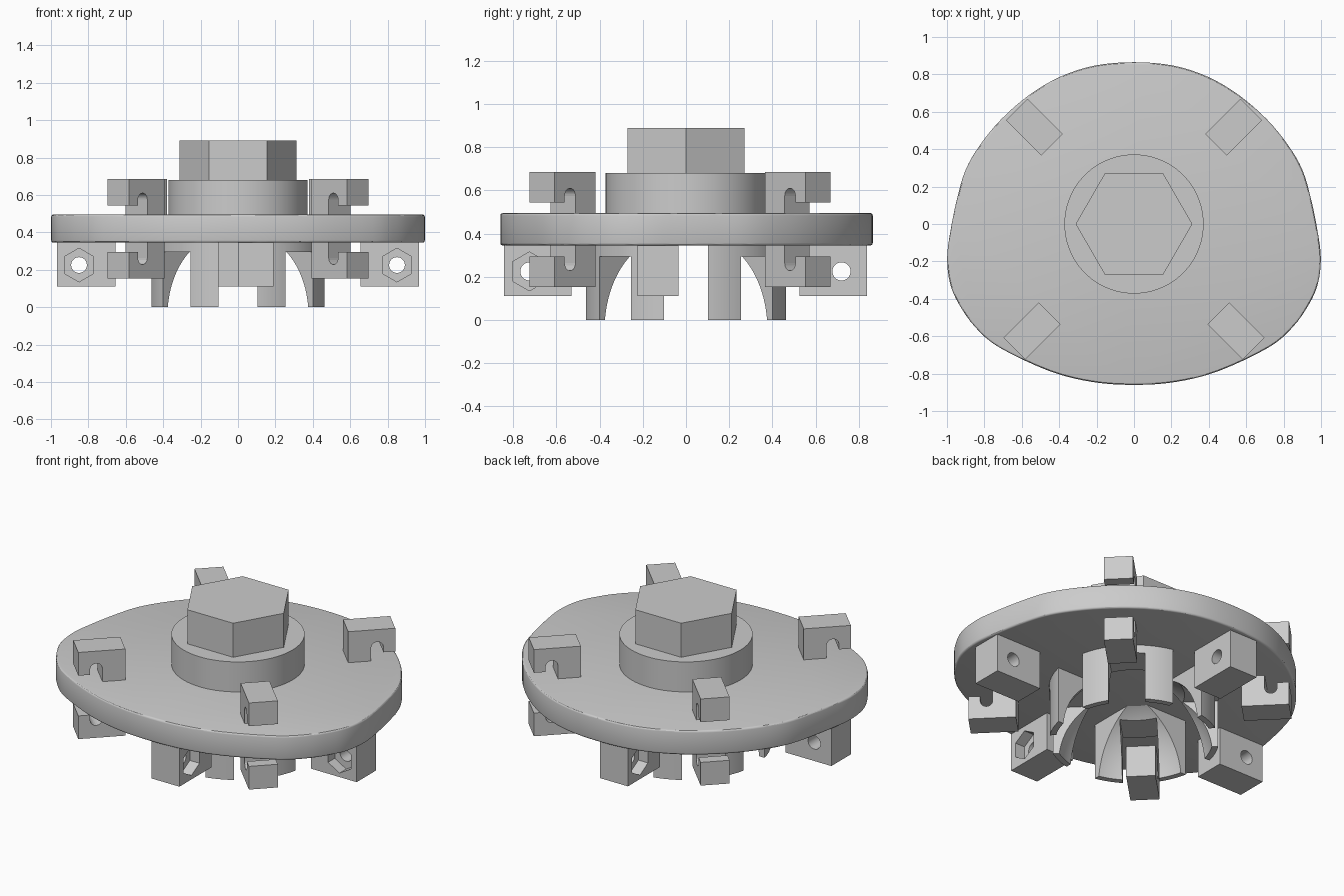
import bpy, bmesh, math
from mathutils import Matrix, Vector

if "Cube" in bpy.data.objects:
    bpy.data.objects.remove(bpy.data.objects["Cube"])


def prism(name, outline, h0, h1, matrix=Matrix()):
    """Extrude a 2D outline from h0 to h1 along local z, then transform."""
    bm = bmesh.new()
    lo = [bm.verts.new((x, y, h0)) for x, y in outline]
    hi = [bm.verts.new((x, y, h1)) for x, y in outline]
    n = len(outline)
    bm.faces.new(lo[::-1])
    bm.faces.new(hi)
    for i in range(n):
        j = (i + 1) % n
        bm.faces.new((lo[i], lo[j], hi[j], hi[i]))
    bm.transform(matrix)
    bmesh.ops.recalc_face_normals(bm, faces=bm.faces)
    me = bpy.data.meshes.new(name)
    bm.to_mesh(me)
    bm.free()
    ob = bpy.data.objects.new(name, me)
    bpy.context.collection.objects.link(ob)
    return ob


def ngon(r, n, start=0.0):
    return [(r * math.cos(start + 2 * math.pi * i / n),
             r * math.sin(start + 2 * math.pi * i / n)) for i in range(n)]


def activate(ob):
    bpy.ops.object.select_all(action='DESELECT')
    ob.select_set(True)
    bpy.context.view_layer.objects.active = ob


def cut(ob, cutter):
    mod = ob.modifiers.new("cut", 'BOOLEAN')
    mod.operation = 'DIFFERENCE'
    mod.solver = 'EXACT'
    mod.object = cutter
    activate(ob)
    bpy.ops.object.modifier_apply(modifier=mod.name)
    bpy.data.objects.remove(cutter, do_unlink=True)


def smooth(ob):
    activate(ob)
    bpy.ops.object.shade_smooth_by_angle(angle=math.radians(30))


# Egg-shaped plate: half outline mirrored, smoothed with a Catmull-Rom curve
half = [(0.21, 0.847), (0.395, 0.787), (0.56, 0.69), (0.71, 0.56), (0.825, 0.42),
        (0.90, 0.29), (0.945, 0.14), (0.98, -0.03), (0.999, -0.18), (0.983, -0.32),
        (0.935, -0.43), (0.85, -0.55), (0.72, -0.66), (0.45, -0.787), (0.22, -0.845)]
pts = [(0, 0.865)] + half + [(0, -0.86)] + [(-x, y) for x, y in half[::-1]]
outline = []
for i in range(len(pts)):
    p0, p1, p2, p3 = (Vector(pts[(i + k) % len(pts)]) for k in (-1, 0, 1, 2))
    for s in range(4):
        t = s / 4
        p = 0.5 * (2 * p1 + (p2 - p0) * t + (2 * p0 - 5 * p1 + 4 * p2 - p3) * t * t
                   + (3 * p1 - p0 - 3 * p2 + p3) * t ** 3)
        outline.append((p.x, p.y))
plate = prism("plate", outline, 0.345, 0.495)
bev = plate.modifiers.new("bevel", 'BEVEL')
bev.width, bev.segments, bev.limit_method = 0.012, 3, 'ANGLE'
bev.angle_limit = math.radians(50)
activate(plate)
bpy.ops.object.modifier_apply(modifier=bev.name)
smooth(plate)

# Round collar and hexagonal head
smooth(prism("collar", ngon(0.372, 96), 0.49, 0.68))
prism("hex_head", ngon(0.312, 6), 0.675, 0.89)

# Hooks: stem, round-topped slot and shorter outer lip, above and below the plate
slot = [(0.165 + 0.035 * math.cos(a), 0.08 + 0.035 * math.sin(a))
        for a in (math.pi * (1 - k / 10) for k in range(11))]
profile = [(0, -0.005), (0.13, -0.005)] + slot + [(0.2, 0.048), (0.267, 0.048),
                                                   (0.267, 0.191), (0, 0.191)]
for side in (1, -1):
    for yside, cx, cy in ((-1, 0.451, -0.478), (1, 0.438, 0.423)):
        for up, base in ((1, 0.495), (-1, 0.343)):
            d = Vector((side, yside, 0)).normalized()
            w = Vector((-d.y, d.x, 0))
            m = Matrix.Translation((side * cx, cy, base)) @ Matrix(
                (d, (0, 0, up), w)).transposed().to_4x4()
            name = ("upper" if up > 0 else "lower") + "_hook"
            prism(name, profile, -0.082, 0.082, m)


# Bolt blocks under the plate: cross hole with a hexagonal nut pocket
def bolt_block(origin, out, pocket):
    o, p = Vector(out), Vector(pocket)
    # local x = outward, local y = up, local z = towards the nut pocket side
    m = Matrix.Translation(origin) @ Matrix((o, (0, 0, 1), p)).transposed().to_4x4()
    block = prism("bolt_block", [(0, 0.11), (0.312, 0.11), (0.312, 0.35), (0, 0.35)],
                  -0.095, 0.095, m)
    at = m @ Matrix.Translation((0.195, 0.225, 0))
    cut(block, prism("hole_cutter", ngon(0.042, 32), -0.2, 0.2, at))
    cut(block, prism("pocket_cutter", ngon(0.09, 6, math.pi / 2), 0.03, 0.2, at))
    smooth(block)


bolt_block((0.655, -0.13, 0), (1, 0, 0), (0, -1, 0))
bolt_block((-0.655, -0.13, 0), (-1, 0, 0), (0, -1, 0))
bolt_block((0.095, -0.53, 0), (0, -1, 0), (1, 0, 0))
bolt_block((-0.095, 0.525, 0), (0, 1, 0), (-1, 0, 0))

# Ball socket: cylinder with a spherical cavity, split into eight fingers
socket = prism("socket_fingers", ngon(0.475, 96), 0, 0.355)
bpy.ops.mesh.primitive_uv_sphere_add(segments=96, ring_count=48, radius=0.4425,
                                     location=(0, 0, -0.045))
cut(socket, bpy.context.object)
for k in range(4):
    # the diagonal slots leave a thin web under the plate
    top = 0.295 if k % 2 else 0.6
    cut(socket, prism("slot_cutter", [(-1, -0.103), (1, -0.103), (1, 0.103), (-1, 0.103)],
                      -0.1, top, Matrix.Rotation(k * math.pi / 4, 4, 'Z')))
smooth(socket)
